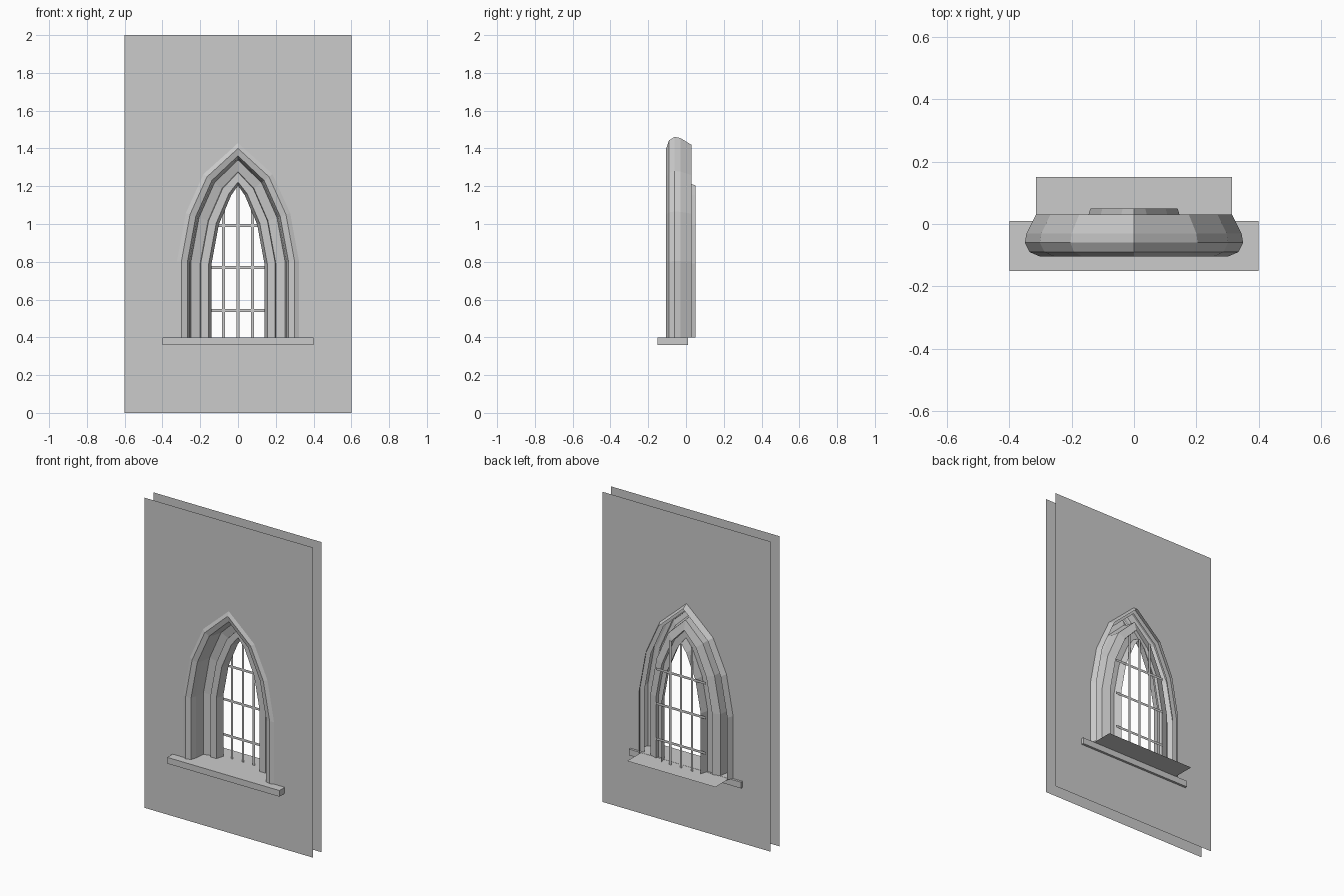
import bpy, bmesh

if "Cube" in bpy.data.objects:
    bpy.data.objects.remove(bpy.data.objects["Cube"])

# Half outlines of the pointed arch (x, z) from springing to apex
INNER = [(0.145, 0.40), (0.145, 0.79), (0.106, 1.00), (0.040, 1.155), (0, 1.21)]
OUTER = [(0.300, 0.40), (0.300, 0.80), (0.254, 1.05), (0.164, 1.25), (0, 1.40)]


def arch(x):
    """Half arch outline whose jamb stands at distance x from the centre."""
    t = (x - INNER[0][0]) / (OUTER[0][0] - INNER[0][0])
    pts = [(a + (c - a) * t, b + (d - b) * t)
           for (a, b), (c, d) in zip(INNER, OUTER)]
    pts[0] = (x, 0.40)
    return pts


def make(name, verts, faces, recalc=True):
    bm = bmesh.new()
    vs = [bm.verts.new(v) for v in verts]
    for f in faces:
        bm.faces.new([vs[i] for i in f])
    if recalc:
        bmesh.ops.recalc_face_normals(bm, faces=bm.faces)
    me = bpy.data.meshes.new(name)
    bm.to_mesh(me)
    bm.free()
    ob = bpy.data.objects.new(name, me)
    bpy.context.collection.objects.link(ob)
    return ob


def wall(name, y):
    """Flat wall sheet with a pointed opening, made of two mirrored halves."""
    half = [(0, 0), (0.6, 0), (0.6, 2), (0, 2)] + arch(0.30)[::-1] + [(0, 0.40)]
    n = len(half)
    verts = [(s * x, y, z) for s in (1, -1) for x, z in half]
    make(name, verts, [range(n), range(2 * n - 1, n - 1, -1)], False)


def strip(name, x0, x1, z0, z1, y=0.05):
    make(name, [(x0, y, z0), (x1, y, z0), (x1, y, z1), (x0, y, z1)], [range(4)], False)


# Front and back wall sheets
wall("front_wall", -0.095)
wall("back_wall", -0.005)

# Stepped arch moulding: (jamb distance, depth) profile swept along the arch
profile = [(0.315, 0.03), (0.345, -0.03), (0.35, -0.06), (0.335, -0.09),
           (0.30, -0.105), (0.268, -0.095), (0.258, -0.06), (0.25, 0.005),
           (0.20, 0.02), (0.197, 0.0), (0.155, 0.0), (0.14, 0.05)]
verts = []
for d, y in profile:
    right = arch(d)
    full = right + [(-x, z) for x, z in right[-2::-1]]
    verts += [(x, y, z) for x, z in full]
m = len(verts) // len(profile)
faces = [(j * m + i, j * m + i + 1, (j + 1) * m + i + 1, (j + 1) * m + i)
         for j in range(len(profile) - 1) for i in range(m - 1)]
make("arch_moulding", verts, faces)

# Floor sheet of the opening
make("opening_floor", [(-0.315, -0.1, 0.399), (0.315, -0.1, 0.399),
                       (0.315, 0.15, 0.399), (-0.315, 0.15, 0.399)], [range(4)], False)

# Window sill
bpy.ops.mesh.primitive_cube_add(size=1, location=(0, -0.07, 0.38))
sill = bpy.context.object
sill.name = "window_sill"
sill.scale = (0.8, 0.16, 0.04)

# Flat window bars
for i, x in enumerate((-0.078, 0, 0.078)):
    strip(f"vertical_bar_{i + 1}", x - 0.008, x + 0.008, 0.40, 1.20)
for i, z in enumerate((0.542, 0.77, 0.993)):
    strip(f"horizontal_bar_{i + 1}", -0.18, 0.18, z - 0.008, z + 0.008, 0.051)
